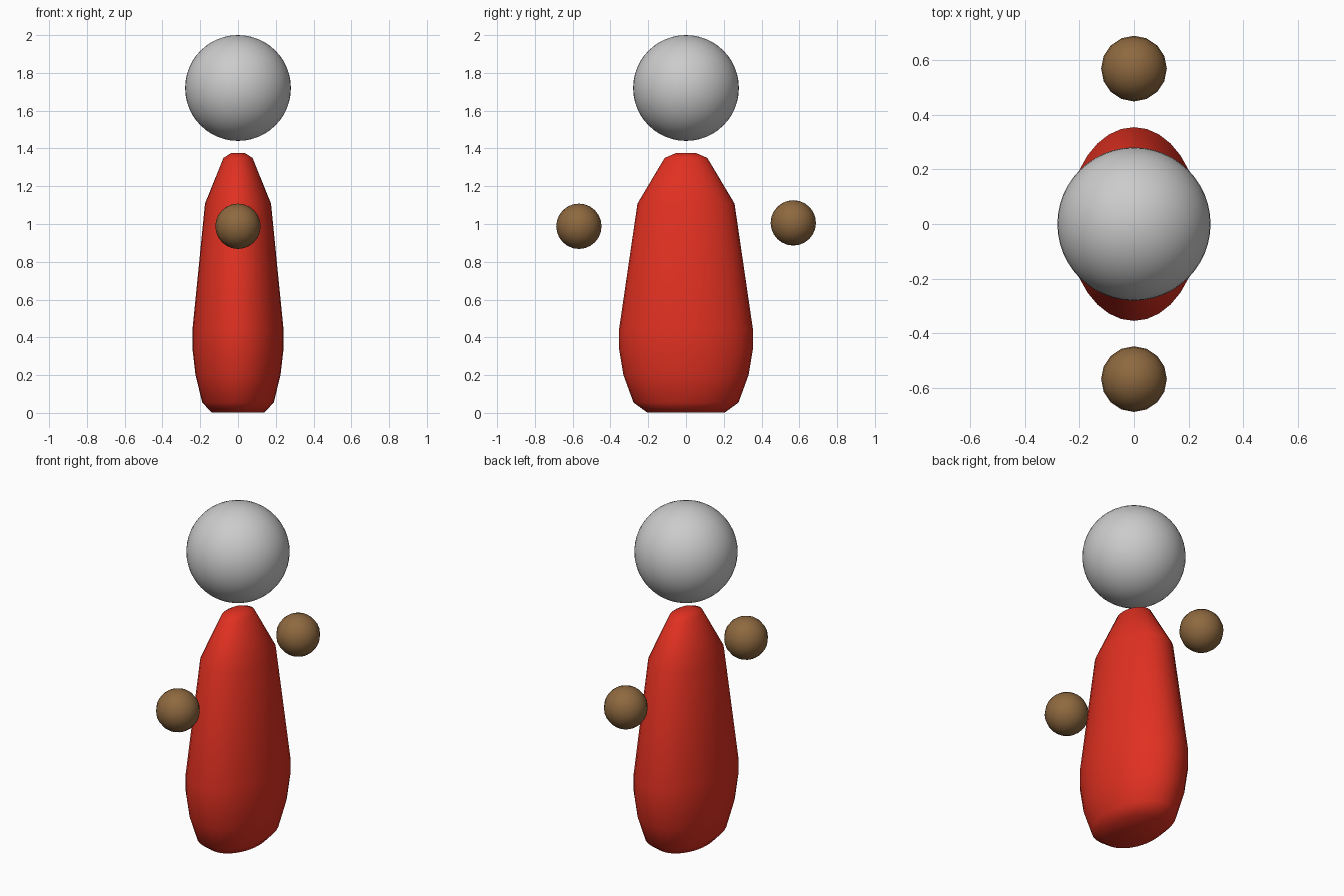
import bpy, bmesh
from math import cos, sin, pi

if "Cube" in bpy.data.objects:
    bpy.data.objects.remove(bpy.data.objects["Cube"])


def material(name, rgb):
    m = bpy.data.materials.new(name)
    m.diffuse_color = (*rgb, 1)
    m.use_nodes = True
    m.node_tree.nodes["Principled BSDF"].inputs["Base Color"].default_value = m.diffuse_color
    return m


def sphere(name, radius, loc, segments, rings, mat=None):
    bpy.ops.mesh.primitive_uv_sphere_add(
        segments=segments, ring_count=rings, radius=radius, location=loc)
    ob = bpy.context.object
    ob.name = name
    bpy.ops.object.shade_smooth()
    if mat:
        ob.data.materials.append(mat)
    return ob


def oval_loft(name, profile, squash, segments, mat):
    """Stack elliptical rings (half-depth in y, height); x is squashed."""
    bm = bmesh.new()
    rings = []
    for r, z in profile:
        rings.append([bm.verts.new((r * squash * cos(2 * pi * i / segments),
                                    r * sin(2 * pi * i / segments), z))
                      for i in range(segments)])
    for a, b in zip(rings, rings[1:]):
        for i in range(segments):
            j = (i + 1) % segments
            bm.faces.new((a[i], a[j], b[j], b[i]))
    bm.faces.new(rings[0][::-1])
    bm.faces.new(rings[-1])
    me = bpy.data.meshes.new(name)
    bm.to_mesh(me)
    bm.free()
    me.shade_smooth()
    me.materials.append(mat)
    ob = bpy.data.objects.new(name, me)
    bpy.context.collection.objects.link(ob)
    return ob


red = material("red", (0.75, 0.03, 0.015))
brown = material("brown", (0.27, 0.14, 0.05))

# Robe-like body, tapering to a narrow neck
body_profile = [(0.207, 0.003), (0.278, 0.055), (0.331, 0.2), (0.354, 0.336),
                (0.354, 0.445), (0.257, 1.108), (0.113, 1.35), (0.055, 1.375)]
oval_loft("body", body_profile, 0.68, 32, red)

# Floating head
sphere("head", 0.28, (0, 0, 1.72), 48, 24)

# Floating hands, one slightly higher
sphere("front_hand", 0.12, (0, -0.567, 0.988), 16, 12, brown)
sphere("back_hand", 0.12, (0, 0.568, 1.006), 16, 12, brown)
